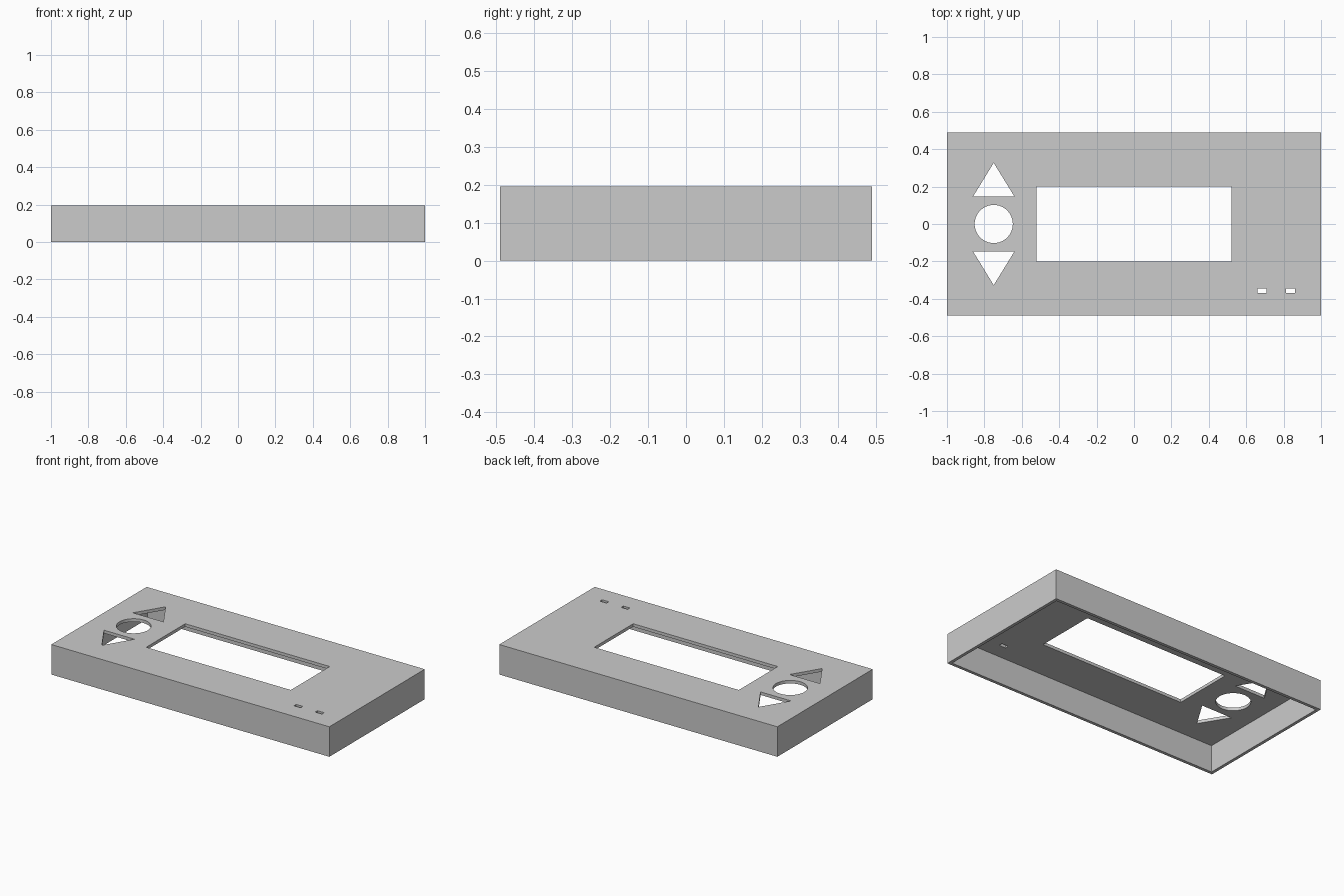
import bpy
import bmesh
from math import cos, sin, tau

HALF_X, HALF_Y, HEIGHT, WALL = 1.0, 0.49, 0.195, 0.02

default = bpy.data.objects.get("Cube")
if default:
    bpy.data.objects.remove(default, do_unlink=True)

grey = bpy.data.materials.new("plain grey")
grey.use_nodes = True
colour = (0.6, 0.6, 0.6, 1)
grey.diffuse_color = colour
grey.node_tree.nodes["Principled BSDF"].inputs["Base Color"].default_value = colour


def rectangle(x0, x1, y0, y1):
    return [(x0, y0), (x1, y0), (x1, y1), (x0, y1)]


def prisms(name, outlines, bottom, top):
    """Object made of one upright prism per outline."""
    bm = bmesh.new()
    for outline in outlines:
        face = bm.faces.new([bm.verts.new((x, y, bottom)) for x, y in outline])
        extruded = bmesh.ops.extrude_face_region(bm, geom=[face])["geom"]
        verts = [v for v in extruded if isinstance(v, bmesh.types.BMVert)]
        bmesh.ops.translate(bm, verts=verts, vec=(0, 0, top - bottom))
    bmesh.ops.recalc_face_normals(bm, faces=bm.faces)
    mesh = bpy.data.meshes.new(name)
    bm.to_mesh(mesh)
    bm.free()
    mesh.materials.append(grey)
    obj = bpy.data.objects.new(name, mesh)
    bpy.context.collection.objects.link(obj)
    return obj


def cut(target, cutter):
    """Subtract the cutter, apply the result and discard the cutter."""
    mod = target.modifiers.new("cut", "BOOLEAN")
    mod.operation = "DIFFERENCE"
    mod.solver = "EXACT"
    mod.object = cutter
    bpy.context.view_layer.objects.active = target
    bpy.ops.object.modifier_apply(modifier=mod.name)
    bpy.data.objects.remove(cutter, do_unlink=True)


# Housing: a thin-walled box open underneath
housing = prisms("housing", [rectangle(-HALF_X, HALF_X, -HALF_Y, HALF_Y)], 0, HEIGHT)
inner_x, inner_y = HALF_X - WALL, HALF_Y - WALL
cut(housing, prisms("cavity", [rectangle(-inner_x, inner_x, -inner_y, inner_y)],
                    -0.1, HEIGHT - WALL))

# Openings in the top panel: screen, round button, arrows and two small slots
button_x = -0.75
openings = [rectangle(-0.52, 0.52, -0.2, 0.2)]
openings.append([(button_x + 0.102 * cos(tau * i / 64), 0.102 * sin(tau * i / 64))
                 for i in range(64)])
for side in (-1, 1):
    openings.append([(button_x - 0.11, 0.148 * side), (button_x + 0.11, 0.148 * side),
                     (button_x, 0.327 * side)])
for slot_x in (0.685, 0.838):
    openings.append(rectangle(slot_x - 0.024, slot_x + 0.024, -0.369, -0.346))
cut(housing, prisms("opening_cutter", openings, HEIGHT - 0.1, HEIGHT + 0.1))
